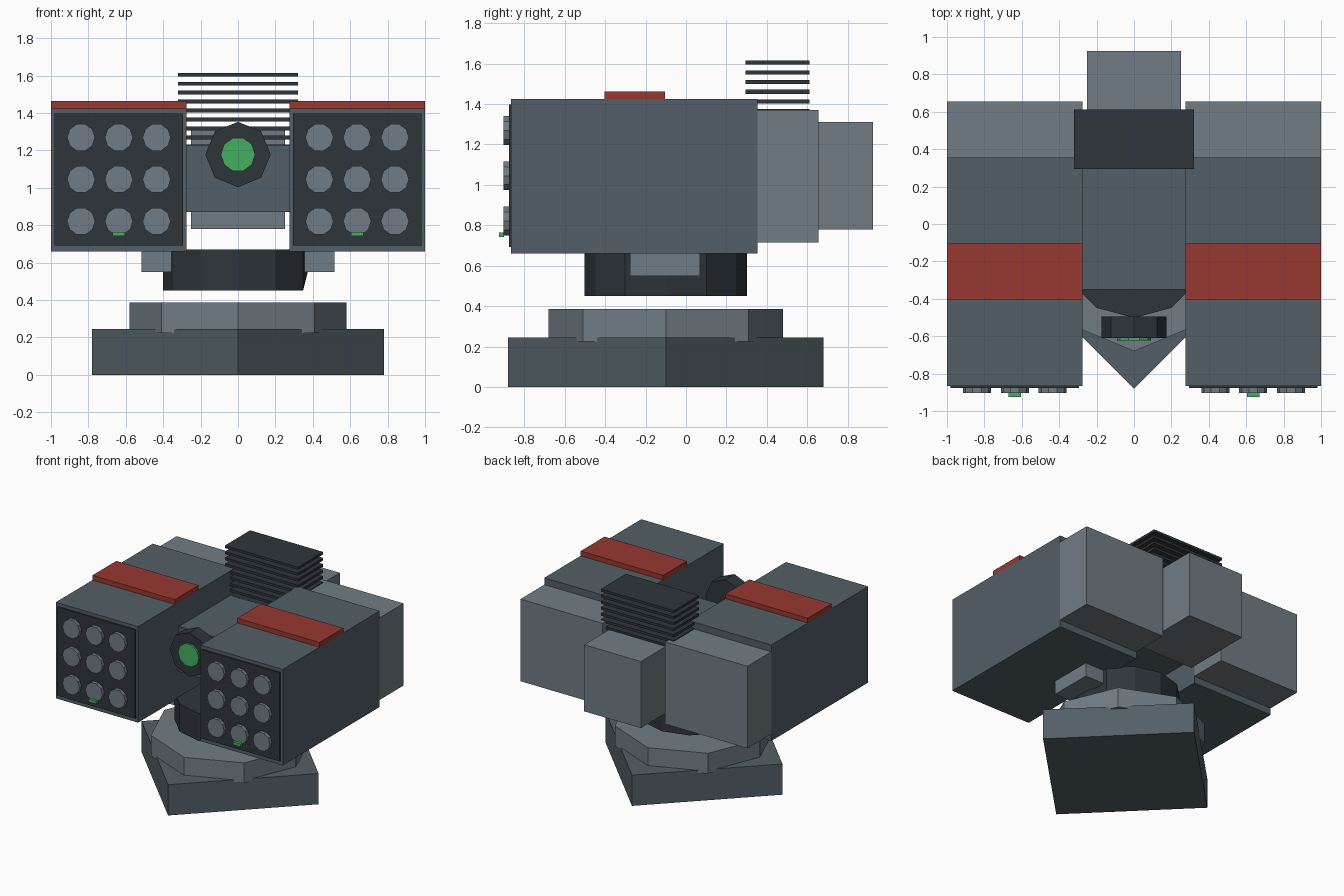
import bpy, bmesh
from math import cos, sin, tau

if "Cube" in bpy.data.objects:
    bpy.data.objects.remove(bpy.data.objects["Cube"])


def paint(name, rgb):
    m = bpy.data.materials.new(name)
    m.diffuse_color = (*rgb, 1)
    m.use_nodes = True
    m.node_tree.nodes["Principled BSDF"].inputs["Base Color"].default_value = m.diffuse_color
    return m


SLATE = paint("slate", (0.084, 0.114, 0.133))
LIGHT = paint("light_grey", (0.165, 0.202, 0.23))
DARK = paint("dark_steel", (0.028, 0.036, 0.044))
RED = paint("red", (0.31, 0.04, 0.03))
GREEN = paint("green", (0.06, 0.43, 0.12))


def finish(name, bm, mat):
    bmesh.ops.recalc_face_normals(bm, faces=bm.faces)
    me = bpy.data.meshes.new(name)
    bm.to_mesh(me)
    bm.free()
    me.materials.append(mat)
    ob = bpy.data.objects.new(name, me)
    bpy.context.collection.objects.link(ob)
    return ob


def box(name, x, y, z, mat):
    """Box from (min, max) pairs on each axis."""
    bm = bmesh.new()
    bmesh.ops.create_cube(bm, size=1)
    for v in bm.verts:
        v.co = [(a + b) / 2 + c * (b - a) for (a, b), c in zip((x, y, z), v.co)]
    return finish(name, bm, mat)


def prism(name, sides, r, centre, lo, hi, mat, axis="Z", cut_bottom=False):
    """Regular prism with a corner on the first axis, running along Z or Y."""
    bm = bmesh.new()
    rings = []
    for level in (lo, hi):
        ring = []
        for i in range(sides):
            a = tau * i / sides
            u, w = r * cos(a), r * sin(a)
            if cut_bottom and level == lo and i == 0:
                u = r * cos(tau / sides)
            u, w = centre[0] + u, centre[1] + w
            ring.append(bm.verts.new((u, w, level) if axis == "Z" else (u, level, w)))
        bm.faces.new(ring)
        rings.append(ring)
    for i in range(sides):
        j = (i + 1) % sides
        bm.faces.new((rings[0][i], rings[0][j], rings[1][j], rings[1][i]))
    return finish(name, bm, mat)


# Pedestal: diamond foot, octagonal plate, turning collar and cross arm
prism("base_foot", 4, 0.78, (0, -0.10), 0, 0.245, SLATE)
prism("base_plate", 8, 0.58, (0, -0.10), 0.225, 0.387, LIGHT)
prism("turret_collar", 12, 0.402, (0, -0.10), 0.45, 0.67, DARK, cut_bottom=True)
box("cross_arm", (-0.517, 0.517), (-0.277, 0.07), (0.55, 0.665), LIGHT)

# Centre body and rear housing
box("centre_body", (-0.275, 0.275), (-0.35, 0.36), (0.87, 1.23), SLATE)
box("rear_housing", (-0.25, 0.25), (0.35, 0.925), (0.78, 1.31), LIGHT)

# Cooling fins
for k in range(9):
    top = 1.615 - 0.048 * k
    box(f"cooling_fin_{k + 1}", (-0.322, 0.322), (0.295, 0.612), (top - 0.02, top), DARK)

# Sensor eye
prism("sensor_housing", 8, 0.175, (0, 1.178), -0.61, -0.495, DARK, "Y")
prism("sensor_lens", 10, 0.092, (0, 1.178), -0.624, -0.60, GREEN, "Y")

# Launcher pods, one on each side
for side, s in (("left", -1), ("right", 1)):
    def span(a, b):
        return tuple(sorted((s * a, s * b)))

    box(f"{side}_pod", span(0.275, 1), (-0.865, 0.355), (0.66, 1.425), SLATE)
    box(f"{side}_pod_rear", span(0.275, 1), (0.355, 0.655), (0.716, 1.37), LIGHT)
    box(f"{side}_pod_stripe", span(0.275, 1), (-0.403, -0.103), (1.425, 1.463), RED)
    box(f"{side}_face_plate", span(0.293, 0.98), (-0.877, -0.86), (0.692, 1.398), DARK)
    for row in range(3):
        for col in range(3):
            c = (s * (0.637 + (col - 1) * 0.202), 1.045 + (row - 1) * 0.224)
            prism(f"{side}_tube_{row + 1}_{col + 1}", 10, 0.075, c, -0.904, -0.87, LIGHT, "Y")
    box(f"{side}_status_light", span(0.603, 0.67), (-0.925, -0.90), (0.742, 0.765), GREEN)
